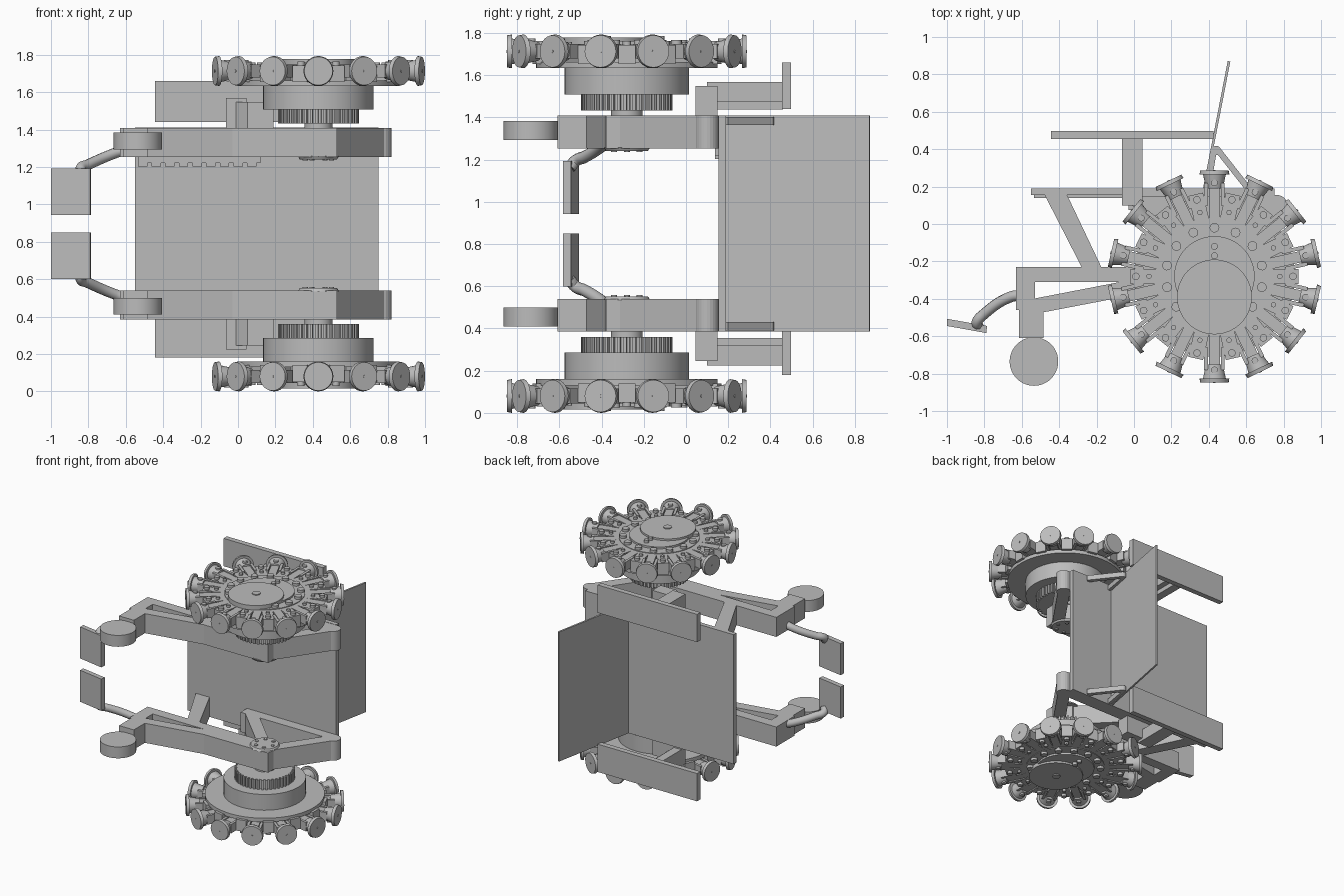
import bpy, bmesh
from math import pi, cos, sin
from mathutils import Matrix, Vector

if "Cube" in bpy.data.objects:
    bpy.data.objects.remove(bpy.data.objects["Cube"])

MID = 0.8965                      # mirror plane between the two sides
HX, HY = 0.43, -0.28              # wheel axle

grey = bpy.data.materials.new("plain grey")
grey.use_nodes = True
grey.diffuse_color = (0.5, 0.5, 0.5, 1)
grey.node_tree.nodes["Principled BSDF"].inputs["Base Color"].default_value = (0.5, 0.5, 0.5, 1)


def prism(bm, pts, z0, z1):
    """Extruded outline."""
    lo = [bm.verts.new((x, y, z0)) for x, y in pts]
    hi = [bm.verts.new((x, y, z1)) for x, y in pts]
    bm.faces.new(lo[::-1])
    bm.faces.new(hi)
    for i in range(len(pts)):
        j = (i + 1) % len(pts)
        bm.faces.new((lo[i], lo[j], hi[j], hi[i]))


def box(bm, x0, x1, y0, y1, z0, z1, mat=Matrix()):
    old = set(bm.verts)
    prism(bm, [(x0, y0), (x1, y0), (x1, y1), (x0, y1)], z0, z1)
    bmesh.ops.transform(bm, matrix=mat, verts=[v for v in bm.verts if v not in old])


def cyl(bm, x, y, z0, z1, r, r2=None, seg=48, mat=Matrix()):
    m = mat @ Matrix.Translation((x, y, (z0 + z1) / 2))
    bmesh.ops.create_cone(bm, cap_ends=True, segments=seg, radius1=r,
                          radius2=r if r2 is None else r2, depth=z1 - z0, matrix=m)


def beam(bm, a, b, w, z0, z1):
    """Straight bar between two plan points."""
    a, b = Vector(a), Vector(b)
    d = (b - a).normalized() * w / 2
    n = Vector((-d.y, d.x))
    prism(bm, [a + n, a - n, b - n, b + n], z0, z1)


def finish(bm, name, both=True, smooth=False):
    bmesh.ops.recalc_face_normals(bm, faces=bm.faces)
    bmesh.ops.translate(bm, verts=bm.verts, vec=(0, 0, -MID))
    me = bpy.data.meshes.new(name)
    bm.to_mesh(me)
    bm.free()
    place(bpy.data.objects.new(name, me), both, smooth)


def place(ob, both=True, smooth=False):
    ob.location.z = MID
    bpy.context.collection.objects.link(ob)
    ob.data.materials.append(grey)
    if smooth:
        bpy.ops.object.select_all(action='DESELECT')
        ob.select_set(True)
        bpy.context.view_layer.objects.active = ob
        bpy.ops.object.shade_smooth_by_angle(angle=0.6)
    if both:
        mod = ob.modifiers.new("other side", 'MIRROR')
        mod.use_axis = (False, False, True)


# Wheel core: back plate, hub and offset cover
bm = bmesh.new()
cyl(bm, HX, HY, 0.13, 0.16, 0.43, seg=64)
cyl(bm, HX, HY, 0.045, 0.135, 0.29, seg=64)
cyl(bm, HX, HY, 0.03, 0.05, 0.215, seg=64)
cyl(bm, HX, HY - 0.11, 0.015, 0.05, 0.2, seg=64)
for y in (HY - 0.105, HY + 0.11, HY + 0.16):
    cyl(bm, HX, y, 0.008, 0.05, 0.03 if y < HY else 0.018, seg=16)
finish(bm, "wheel_hub", smooth=True)

# Spokes, bolts and rim rollers
spokes, rollers, bolts = bmesh.new(), bmesh.new(), bmesh.new()
axle = Matrix.Translation((HX, HY, 0))
for i in range(14):
    on = axle @ Matrix.Rotation(pi / 2 + i * pi / 7, 4, 'Z')
    mid = axle @ Matrix.Rotation(pi / 2 + (i + 0.5) * pi / 7, 4, 'Z')
    box(spokes, 0.24, 0.48, -0.03, 0.03, 0.05, 0.11, on)
    box(spokes, 0.25, 0.45, -0.04, 0.04, 0.05, 0.14, mid)
    for s in (-1, 1):
        box(spokes, 0.38, 0.5, s * 0.045 - 0.01, s * 0.045 + 0.01, 0.045, 0.115, on)
    cyl(bolts, 0.26, 0, 0.025, 0.06, 0.026, seg=12, mat=on)
    cyl(bolts, 0.42, 0, 0.03, 0.06, 0.02, seg=12, mat=mid)
    cyl(bolts, 0.35, 0, 0.035, 0.06, 0.014, seg=12, mat=mid)
    cyl(bolts, 0.5, 0, 0.02, 0.05, 0.018, seg=12, mat=on)
    out = on @ Matrix.Translation((0, 0, 0.08)) @ Matrix.Rotation(pi / 2, 4, 'Y')
    cyl(rollers, 0, 0, 0.545, 0.567, 0.08, 0.076, 28, out)
    cyl(rollers, 0, 0, 0.47, 0.55, 0.045, 0.062, 28, out)
    cyl(rollers, 0, 0, 0.56, 0.57, 0.007, seg=8, mat=out)
finish(spokes, "wheel_spokes")
finish(bolts, "wheel_bolts", smooth=True)
finish(rollers, "rim_rollers", smooth=True)

# Motor drum, toothed ring and axle
bm = bmesh.new()
cyl(bm, HX, HY, 0.155, 0.285, 0.295, seg=64)
cyl(bm, HX, HY, 0.35, 0.39, 0.075, seg=32)
cyl(bm, HX, HY, 0.535, 0.552, 0.11, 0.1, 32)
for i in range(6):
    a = i * pi / 3
    cyl(bm, HX + 0.07 * cos(a), HY + 0.07 * sin(a), 0.55, 0.558, 0.014, seg=12)
finish(bm, "motor_drum", smooth=True)
bm = bmesh.new()
ring = []
for i in range(44):
    for k, r in ((0, 0.2), (0.45, 0.2), (0.5, 0.217), (0.95, 0.217)):
        a = (i + k) * 2 * pi / 44
        ring.append((HX + r * cos(a), HY + r * sin(a)))
prism(bm, ring, 0.28, 0.36)
finish(bm, "toothed_ring")

# Side frame: rails, struts and rear triangle
Z0, Z1 = 0.385, 0.54
bm = bmesh.new()
box(bm, -0.63, 0.4, -0.31, -0.23, Z0, Z1)
box(bm, -0.63, -0.53, -0.46, -0.24, Z0, Z1)
prism(bm, [(-0.54, -0.4), (-0.1, -0.315), (0.2, -0.25), (0.43, -0.2), (0.53, -0.3),
           (0.53, -0.38), (0.12, -0.385), (-0.03, -0.385), (-0.5, -0.475), (-0.6, -0.465)], Z0, Z1)
prism(bm, [(-0.48, 0.16), (-0.36, 0.16), (-0.17, -0.24), (-0.275, -0.24)], Z0, Z1)
beam(bm, (0.44, -0.29), (0.03, 0.12), 0.09, Z0, Z1)
beam(bm, (0.47, -0.32), (0.77, 0.11), 0.09, Z0, Z1)
box(bm, -0.03, 0.77, 0.075, 0.156, Z0, Z1)
cyl(bm, 0.765, 0.1, Z0, Z1, 0.055, seg=24)
finish(bm, "side_frame")

# Caster fork and caster
bm = bmesh.new()
box(bm, -0.615, -0.485, -0.61, -0.45, Z0, Z1)
finish(bm, "caster_fork")
bm = bmesh.new()
cyl(bm, -0.535, -0.735, 0.41, 0.5, 0.13, seg=48)
finish(bm, "caster", smooth=True)

# Footrest tube and plate
cu = bpy.data.curves.new("footrest_tube", 'CURVE')
cu.dimensions = '3D'
cu.bevel_depth, cu.bevel_resolution, cu.use_fill_caps = 0.029, 3, True
path = [(-0.6, -0.38, 0.5), (-0.66, -0.39, 0.52), (-0.8, -0.48, 0.58),
        (-0.84, -0.525, 0.6), (-0.83, -0.55, 0.63)]
sp = cu.splines.new('BEZIER')
sp.bezier_points.add(len(path) - 1)
for p, co in zip(sp.bezier_points, path):
    p.co = Vector(co) - Vector((0, 0, MID))
    p.handle_left_type = p.handle_right_type = 'AUTO'
place(bpy.data.objects.new("footrest_tube", cu))
bm = bmesh.new()
prism(bm, [(-1, -0.507), (-0.785, -0.545), (-0.79, -0.583), (-1, -0.545)], 0.6, 0.85)
finish(bm, "footplate")

# Seat and leaning backrest
bm = bmesh.new()
box(bm, -0.55, 0.75, 0.155, 0.19, 0.385, 1.41)
finish(bm, "seat", both=False)
bm = bmesh.new()
beam(bm, (0.375, 0.185), (0.508, 0.87), 0.014, 0.385, 1.41)
finish(bm, "backrest", both=False)

# Notched strip under the seat
bm = bmesh.new()
box(bm, -0.535, 0.12, 0.138, 0.156, 1.22, 1.28)
for i in range(9):
    x = -0.535 + i * 0.073
    box(bm, x, x + 0.05, 0.138, 0.156, 1.203, 1.221)
finish(bm, "notched_strip", both=False)

# Backrest braces
bm = bmesh.new()
beam(bm, (0.395, 0.19), (0.43, 0.4), 0.028, 0.39, 0.43)
beam(bm, (0.445, 0.4), (0.61, 0.19), 0.032, 0.39, 0.43)
cyl(bm, 0.44, 0.393, 0.39, 0.43, 0.025, seg=20)
finish(bm, "backrest_brace")

# Armrest with bracket and post
bm = bmesh.new()
prism(bm, [(-0.065, 0.15), (0.05, 0.045), (0.19, 0.045), (0.19, 0.15)], 0.245, 0.39)
box(bm, -0.065, 0.045, 0.1, 0.15, 0.225, 0.39)
box(bm, -0.065, 0.0, 0.14, 0.46, 0.225, 0.355)
box(bm, -0.01, 0.045, 0.14, 0.46, 0.225, 0.32)
finish(bm, "armrest_post")
bm = bmesh.new()
box(bm, -0.445, 0.425, 0.455, 0.497, 0.135, 0.355)
bmesh.ops.translate(bm, verts=bm.verts, vec=(0, 0, 0.045))
box(bm, -0.445, 0.425, 0.455, 0.497, 1.44, 1.66)
finish(bm, "armrests", both=False)
